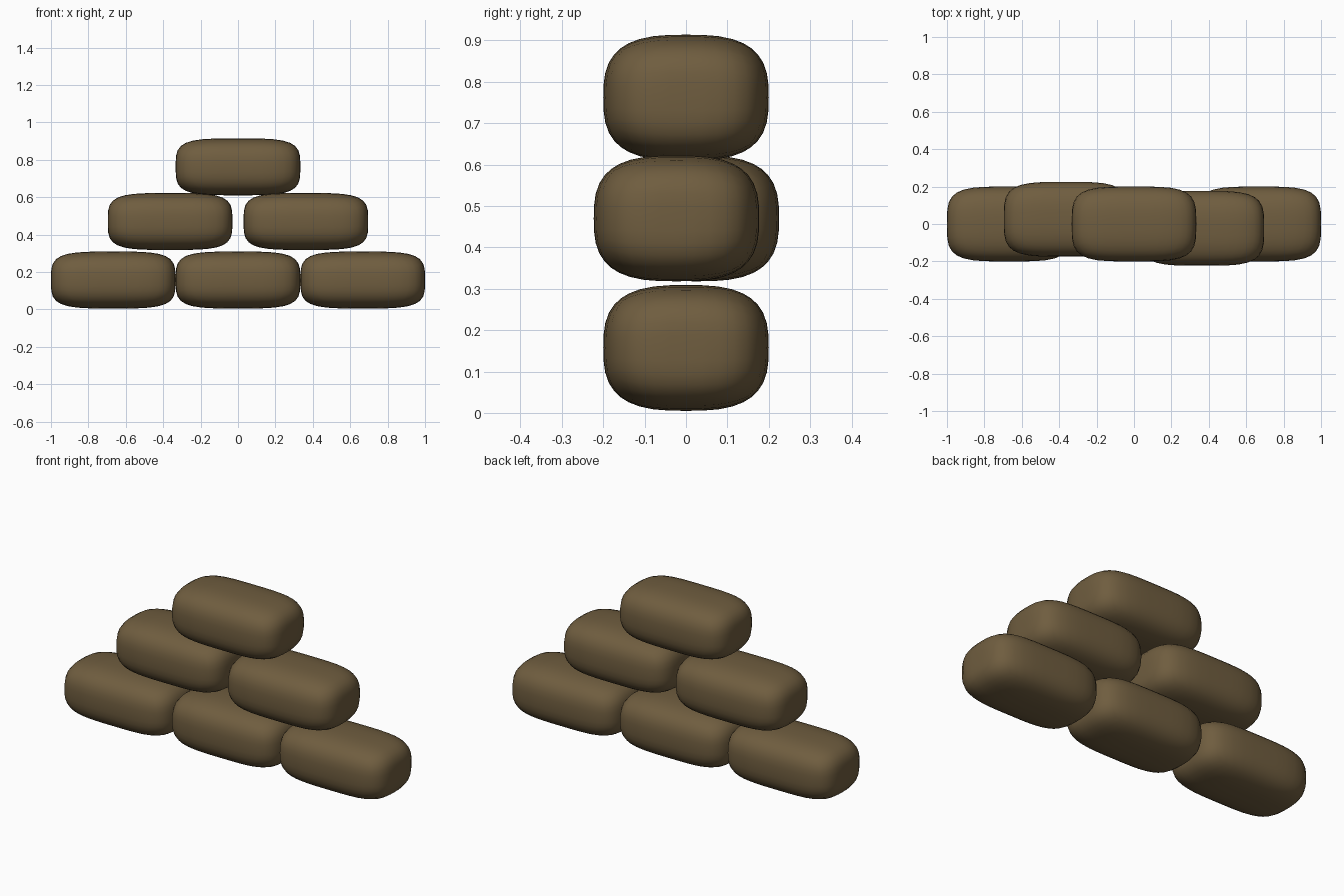
import bpy, bmesh
from mathutils import Vector

cube = bpy.data.objects.get("Cube")
if cube:
    bpy.data.objects.remove(cube, do_unlink=True)

# Coarse brown burlap
burlap = bpy.data.materials.new("brown burlap")
burlap.use_nodes = True
color = (0.16, 0.11, 0.05, 1)
burlap.diffuse_color = color
burlap.node_tree.nodes["Principled BSDF"].inputs["Base Color"].default_value = color

HALF = Vector((0.333, 0.2, 0.152))
SECTION, LENGTH = 2.9, 4.0   # roundness across the bag and along it


def bag_mesh():
    """Plump pillow: a gridded cube pushed out to a rounded box."""
    bm = bmesh.new()
    bmesh.ops.create_cube(bm, size=2)
    bmesh.ops.subdivide_edges(bm, edges=bm.edges[:], cuts=9, use_grid_fill=True)
    for v in bm.verts:
        x, y, z = (abs(c) for c in v.co)
        ring = (y ** SECTION + z ** SECTION) ** (1 / SECTION)
        v.co /= (x ** LENGTH + ring ** LENGTH) ** (1 / LENGTH)
        v.co = v.co * HALF
    for f in bm.faces:
        f.smooth = True
    mesh = bpy.data.meshes.new("sandbag")
    bm.to_mesh(mesh)
    bm.free()
    mesh.materials.append(burlap)
    return mesh


# Three rows stacked as a pyramid
bags = {
    "bottom_right_bag": (-0.667, 0, 0.157),
    "bottom_middle_bag": (0, 0, 0.157),
    "bottom_left_bag": (0.667, 0, 0.157),
    "middle_right_bag": (-0.363, 0.025, 0.47),
    "middle_left_bag": (0.363, -0.023, 0.47),
    "top_bag": (0, 0, 0.762),
}
mesh = bag_mesh()
for name, place in bags.items():
    bag = bpy.data.objects.new(name, mesh)
    bag.location = place
    bpy.context.collection.objects.link(bag)
